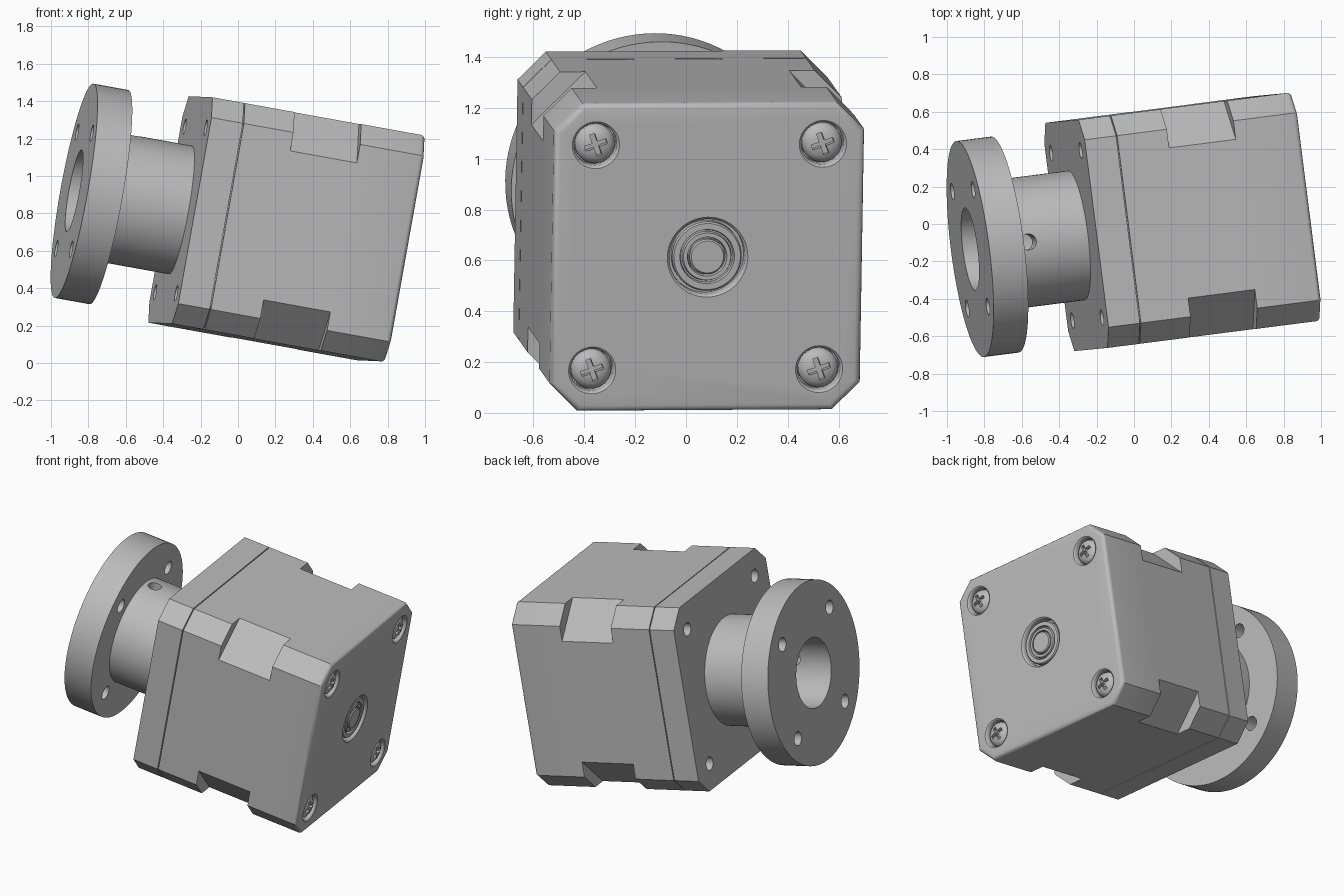
import bpy, bmesh, math
from mathutils import Matrix, Vector

cube = bpy.data.objects.get("Cube")
if cube:
    bpy.data.objects.remove(cube, do_unlink=True)

# Tilted motor frame: local z runs from the mounting face to the rear
axis = Vector((0.976, 0.125, -0.176)).normalized()
side = Vector((-0.126, 0.992, 0.0056))
side = (side - axis * side.dot(axis)).normalized()
up = axis.cross(side)
FRAME = Matrix.Translation((-0.308, -0.061, 0.818)) @ Matrix((side, up, axis)).transposed().to_4x4()

HALF, CHAMFER, LENGTH = 0.615, 0.11, 1.166
CAP, SCREW = 0.175, 0.45
QUARTERS = [(sx, sy) for sx in (-1, 1) for sy in (-1, 1)]

grey = bpy.data.materials.new("metal grey")
grey.use_nodes = True
grey.diffuse_color = (0.5, 0.5, 0.5, 1)
grey.node_tree.nodes["Principled BSDF"].inputs["Base Color"].default_value = (0.5, 0.5, 0.5, 1)


def make(name, bm):
    bmesh.ops.recalc_face_normals(bm, faces=bm.faces)
    mesh = bpy.data.meshes.new(name)
    bm.to_mesh(mesh)
    bm.free()
    mesh.materials.append(grey)
    obj = bpy.data.objects.new(name, mesh)
    bpy.context.collection.objects.link(obj)
    obj.matrix_world = FRAME
    return obj


def cut(obj, bm):
    """Subtract the cutter volumes and bake the result."""
    cutter = make("cutter", bm)
    cutter.hide_render = True
    mod = obj.modifiers.new("cut", "BOOLEAN")
    mod.operation, mod.solver, mod.object = "DIFFERENCE", "EXACT", cutter
    bpy.context.view_layer.update()
    baked = bpy.data.meshes.new_from_object(obj.evaluated_get(bpy.context.evaluated_depsgraph_get()))
    obj.modifiers.clear()
    obj.data = baked
    baked.materials.clear()
    baked.materials.append(grey)
    bpy.data.objects.remove(cutter, do_unlink=True)


def cylinder(bm, x, y, z0, z1, r, turn=None, n=32):
    mat = Matrix.Translation((x, y, (z0 + z1) / 2))
    bmesh.ops.create_cone(bm, cap_ends=True, segments=n, radius1=r, radius2=r,
                          depth=z1 - z0, matrix=(turn or Matrix()) @ mat)


def box(bm, mat, size):
    bmesh.ops.create_cube(bm, size=1, matrix=mat @ Matrix.Diagonal((*size, 1)))


def lathe(bm, outline, x=0, y=0, n=64):
    """Revolve a closed (radius, height) outline."""
    rings = []
    for i in range(n):
        t = math.tau * i / n
        rings.append([bm.verts.new((x + r * math.cos(t), y + r * math.sin(t), z)) for r, z in outline])
    new = [v for ring in rings for v in ring]
    for i in range(n):
        a, b = rings[i], rings[(i + 1) % n]
        for j in range(len(outline)):
            k = (j + 1) % len(outline)
            if outline[j][0] > 0 or outline[k][0] > 0:
                bm.faces.new((a[j], b[j], b[k], a[k]))
    bmesh.ops.remove_doubles(bm, verts=new, dist=1e-6)


def prism(z0, z1, half, chamfer):
    """Square block with chamfered corners."""
    bm = bmesh.new()
    c = half - chamfer
    pts = [(half, -c), (half, c), (c, half), (-c, half), (-half, c), (-half, -c), (-c, -half), (c, -half)]
    face = bm.faces.new([bm.verts.new((x, y, z0)) for x, y in pts])
    ext = bmesh.ops.extrude_face_region(bm, geom=[face])["geom"]
    bmesh.ops.translate(bm, vec=(0, 0, z1 - z0), verts=[g for g in ext if isinstance(g, bmesh.types.BMVert)])
    return bm


# Mounting cap with four bolt holes
cap = make("front_cap", prism(0, CAP - 0.003, HALF, CHAMFER))
bm = bmesh.new()
for sx, sy in QUARTERS:
    cylinder(bm, sx * SCREW, sy * SCREW, -0.1, 0.13, 0.043)
cut(cap, bm)

# Recessed core that makes the seam
core = make("seam_core", prism(CAP - 0.02, CAP + 0.02, HALF - 0.012, CHAMFER))

# Motor body with rounded rear rim
bm = prism(CAP + 0.003, LENGTH, HALF, CHAMFER)
rim = [e for e in bm.edges if all(v.co.z > LENGTH - 0.001 for v in e.verts)]
bmesh.ops.bevel(bm, geom=rim, offset=0.025, segments=4, profile=0.5, affect="EDGES")
body = make("motor_body", bm)

# Corner notches, screw recesses and bearing recess
bm = bmesh.new()
for sx, sy in QUARTERS:
    turn = Matrix.Rotation(math.atan2(sy, sx), 4, "Z")
    box(bm, turn @ Matrix.Translation((0.721 + 0.15, 0, 0.632)), (0.3, 0.7, 0.365))
bowl = [(0, LENGTH - 0.06), (0.084, LENGTH - 0.06), (0.084, LENGTH - 0.012),
        (0.088, LENGTH - 0.004), (0.095, LENGTH + 0.001), (0.095, LENGTH + 0.05), (0, LENGTH + 0.05)]
for sx, sy in QUARTERS:
    lathe(bm, bowl, sx * SCREW, sy * SCREW, 40)
lathe(bm, [(r + 0.066 if r else 0, z) for r, z in bowl])
cut(body, bm)

# Rear bearing rings and shaft end
bm = bmesh.new()
L = LENGTH
lathe(bm, [(0, L - 0.07), (0.138, L - 0.07), (0.138, L - 0.02), (0.132, L - 0.012), (0.108, L - 0.012),
           (0.104, L - 0.03), (0.098, L - 0.03), (0.094, L - 0.012), (0.078, L - 0.012),
           (0.074, L - 0.035), (0, L - 0.035)])
bearing = make("rear_bearing", bm)
bm = bmesh.new()
lathe(bm, [(0, L - 0.06), (0.07, L - 0.06), (0.07, L - 0.01), (0.064, L - 0.004), (0, L - 0.004)])
shaft = make("shaft_end", bm)

# Domed cross-head screws
screws = []
for i, (sx, sy) in enumerate(QUARTERS):
    x, y = sx * SCREW, sy * SCREW
    bm = bmesh.new()
    lathe(bm, [(0, L - 0.07), (0.079, L - 0.07), (0.079, L - 0.035), (0.072, L - 0.02),
               (0.055, L - 0.008), (0.03, L - 0.001), (0, L + 0.001)], x, y, 40)
    screw = make("screw_%d" % (i + 1), bm)
    for k in range(2):
        bm = bmesh.new()
        turn = Matrix.Rotation(math.radians(20 + 90 * k), 4, "Z")
        box(bm, Matrix.Translation((x, y, L)) @ turn, (0.09, 0.021, 0.07))
        cut(screw, bm)
    screws.append(screw)

# Flange coupling: disc and hub with a through bore
bm = bmesh.new()
lathe(bm, [(0.222, -0.582), (0.582, -0.582), (0.582, -0.392), (0.349, -0.392), (0.349, 0), (0.222, 0)], n=96)
coupling = make("flange_coupling", bm)
bm = bmesh.new()
for sx, sy in QUARTERS:
    cylinder(bm, sx * 0.315, sy * 0.315, -0.65, -0.391 + 0.05, 0.045)
# Set-screw holes: one open on top, one blind inside the bore
to_top = Matrix.Translation((0, 0, -0.325)) @ Matrix.Rotation(-math.pi / 2, 4, "X")
to_side = Matrix.Translation((0, 0, -0.325)) @ Matrix.Rotation(-math.pi / 2, 4, "Y")
cylinder(bm, 0, 0, 0.15, 0.45, 0.043, to_top)
cylinder(bm, 0, 0, 0.15, 0.32, 0.043, to_side)
cut(coupling, bm)

# Smooth round surfaces, keep edges crisp
bpy.ops.object.select_all(action="DESELECT")
for obj in [cap, core, body, bearing, shaft, coupling] + screws:
    obj.select_set(True)
bpy.context.view_layer.objects.active = body
bpy.ops.object.shade_smooth_by_angle(angle=math.radians(30))
